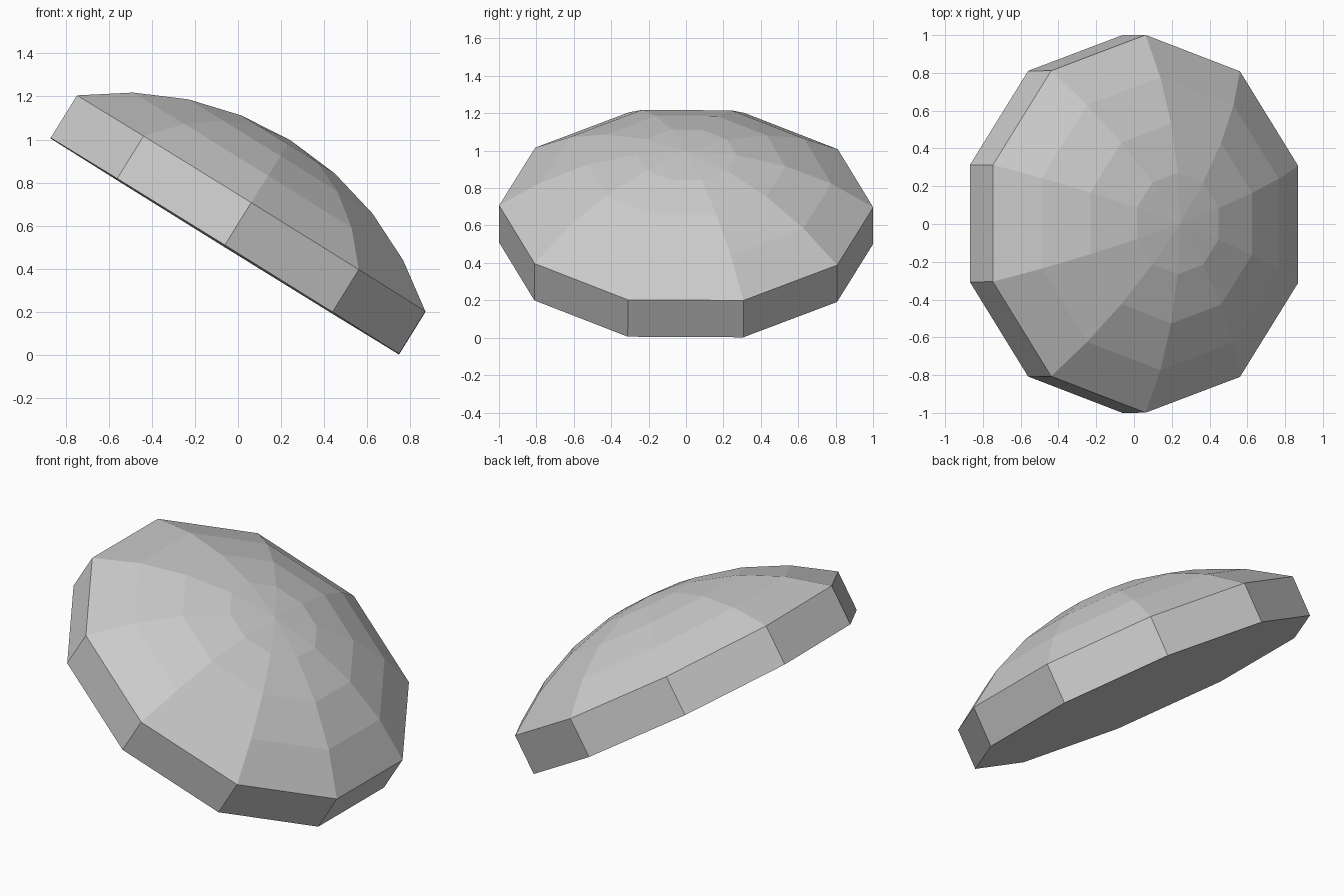
import bpy
import bmesh
from math import sin, cos, asin, pi, radians
from mathutils import Matrix

cube = bpy.data.objects.get("Cube")
if cube:
    bpy.data.objects.remove(cube, do_unlink=True)

SIDES, RINGS = 10, 4
WALL, RISE = 0.232, 0.346
TILT = radians(31.8)

# Plain grey material
grey = bpy.data.materials.new("light grey")
grey.use_nodes = True
colour = (0.6, 0.6, 0.6, 1)
grey.diffuse_color = colour
grey.node_tree.nodes["Principled BSDF"].inputs["Base Color"].default_value = colour

# Profile (radius, height): straight wall, then a spherical cap
sphere = (1 + RISE ** 2) / (2 * RISE)
half = asin(1 / sphere)
profile = [(1, 0)]
for i in range(RINGS):
    a = half * (1 - i / RINGS)
    profile.append((sphere * sin(a), WALL + RISE - sphere * (1 - cos(a))))

bm = bmesh.new()
loops = []
for r, h in profile:
    angles = [2 * pi * (k + 0.5) / SIDES for k in range(SIDES)]
    loops.append([bm.verts.new((r * cos(a), r * sin(a), h)) for a in angles])

# Flat underside
bm.faces.new(loops[0][::-1])

# Wall and faceted dome bands
for low, high in zip(loops, loops[1:]):
    for k in range(SIDES):
        n = (k + 1) % SIDES
        bm.faces.new((low[k], low[n], high[n], high[k]))

# Fan closing the dome at its apex
apex = bm.verts.new((0, 0, WALL + RISE))
for k in range(SIDES):
    bm.faces.new((loops[-1][k], loops[-1][(k + 1) % SIDES], apex))

# Lean the dome to one side
lean = (Matrix.Translation((-0.061, 0, 0.505))
        @ Matrix.Rotation(radians(-0.3), 4, 'X')
        @ Matrix.Rotation(TILT, 4, 'Y'))
bm.transform(lean)

mesh = bpy.data.meshes.new("tilted_dome")
bm.to_mesh(mesh)
bm.free()
mesh.materials.append(grey)
dome = bpy.data.objects.new("tilted_dome", mesh)
bpy.context.collection.objects.link(dome)
